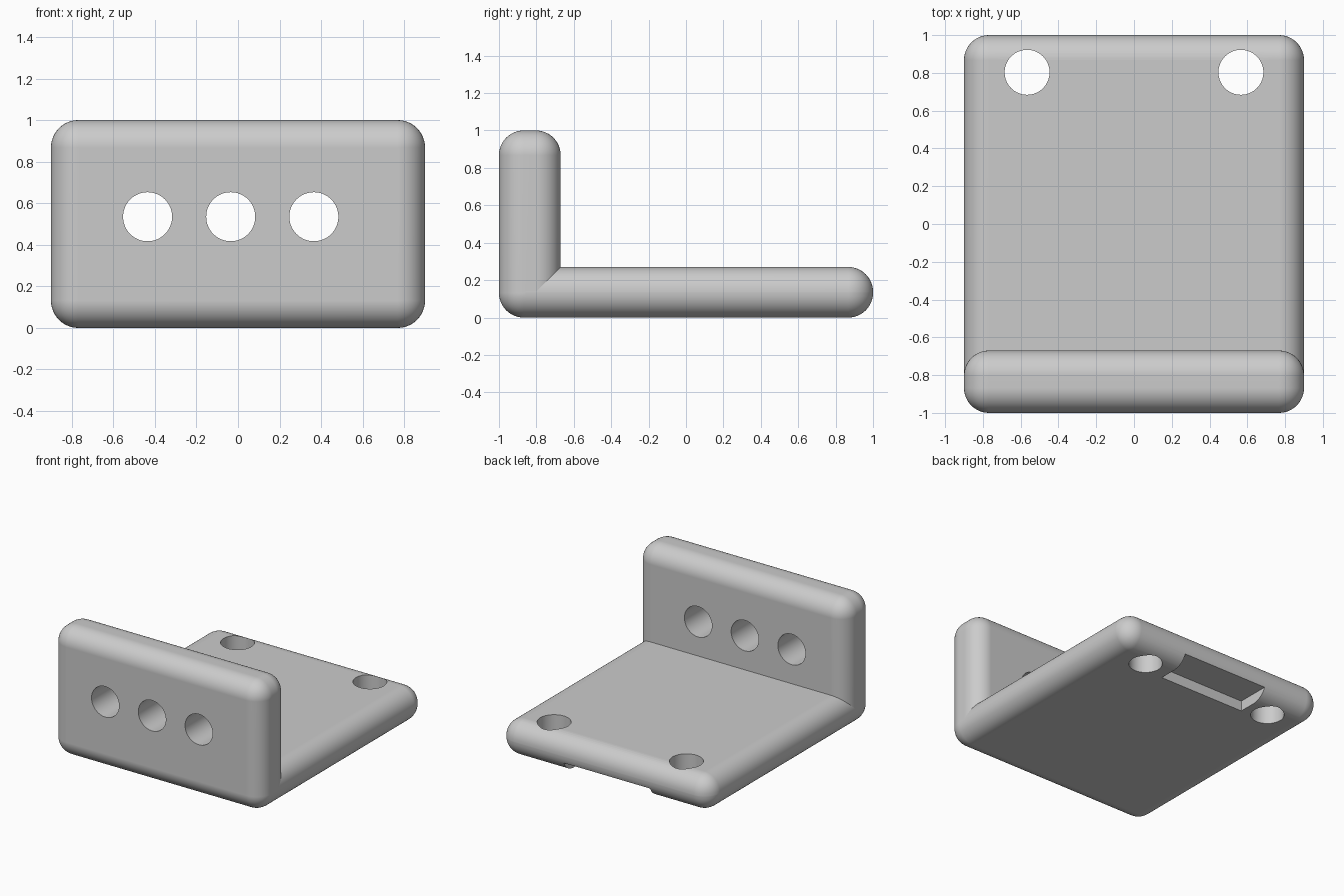
import bpy
import bmesh
from math import radians
from mathutils import Matrix, Vector

cube = bpy.data.objects.get("Cube")
if cube:
    bpy.data.objects.remove(cube, do_unlink=True)

RADIUS = 0.132

grey = bpy.data.materials.new("light grey")
grey.use_nodes = True
colour = (0.6, 0.6, 0.6, 1.0)
grey.diffuse_color = colour
grey.node_tree.nodes["Principled BSDF"].inputs["Base Color"].default_value = colour


def to_object(name, bm):
    mesh = bpy.data.meshes.new(name)
    bm.to_mesh(mesh)
    bm.free()
    mesh.materials.append(grey)
    obj = bpy.data.objects.new(name, mesh)
    bpy.context.collection.objects.link(obj)
    return obj


def box(name, low, high, radius=0.0):
    """Box between two corners, optionally with fully rounded edges."""
    low, high = Vector(low), Vector(high)
    bm = bmesh.new()
    place = Matrix.Translation((low + high) / 2) @ Matrix.Diagonal((*(high - low), 1))
    bmesh.ops.create_cube(bm, size=1, matrix=place)
    if radius:
        bmesh.ops.bevel(bm, geom=bm.edges[:], offset=radius, segments=12,
                        profile=0.5, affect='EDGES')
    return to_object(name, bm)


def drill(name, centre, radius, axis):
    """Round cutter through a point, along y or z."""
    bm = bmesh.new()
    turn = Matrix.Rotation(radians(90), 4, 'X') if axis == 'Y' else Matrix()
    bmesh.ops.create_cone(bm, cap_ends=True, segments=64, radius1=radius,
                          radius2=radius, depth=0.8,
                          matrix=Matrix.Translation(centre) @ turn)
    return to_object(name, bm)


def activate(obj):
    bpy.ops.object.select_all(action='DESELECT')
    obj.select_set(True)
    bpy.context.view_layer.objects.active = obj


def cut(obj, cutters):
    """Subtract every cutter, then shade the result smooth with crisp rims."""
    activate(obj)
    for cutter in cutters:
        mod = obj.modifiers.new("cut", 'BOOLEAN')
        mod.operation = 'DIFFERENCE'
        mod.solver = 'EXACT'
        mod.object = cutter
        bpy.ops.object.modifier_apply(modifier=mod.name)
        bpy.data.objects.remove(cutter, do_unlink=True)
    bpy.ops.object.shade_smooth_by_angle(angle=radians(30))
    normals = obj.modifiers.new("flat faces", 'WEIGHTED_NORMAL')
    normals.keep_sharp = True


# Base plate: two screw holes and a shallow slot open under the rear edge
base = box("base_plate", (-0.9, -0.99, 0), (0.9, 1, 0.27), RADIUS)
cut(base, [drill("screw_hole", (side * 0.566, 0.803, 0.135), 0.119, 'Z')
           for side in (-1, 1)]
    + [box("rear_slot", (-0.385, 0.73, -0.1), (0.353, 1.2, 0.08))])

# Upright wall: a row of three holes
wall = box("upright_wall", (-0.9, -1, 0), (0.9, -0.67, 1), RADIUS)
cut(wall, [drill("wall_hole", (-0.035 + i * 0.4, -0.835, 0.535), 0.118, 'Y')
           for i in (-1, 0, 1)])
